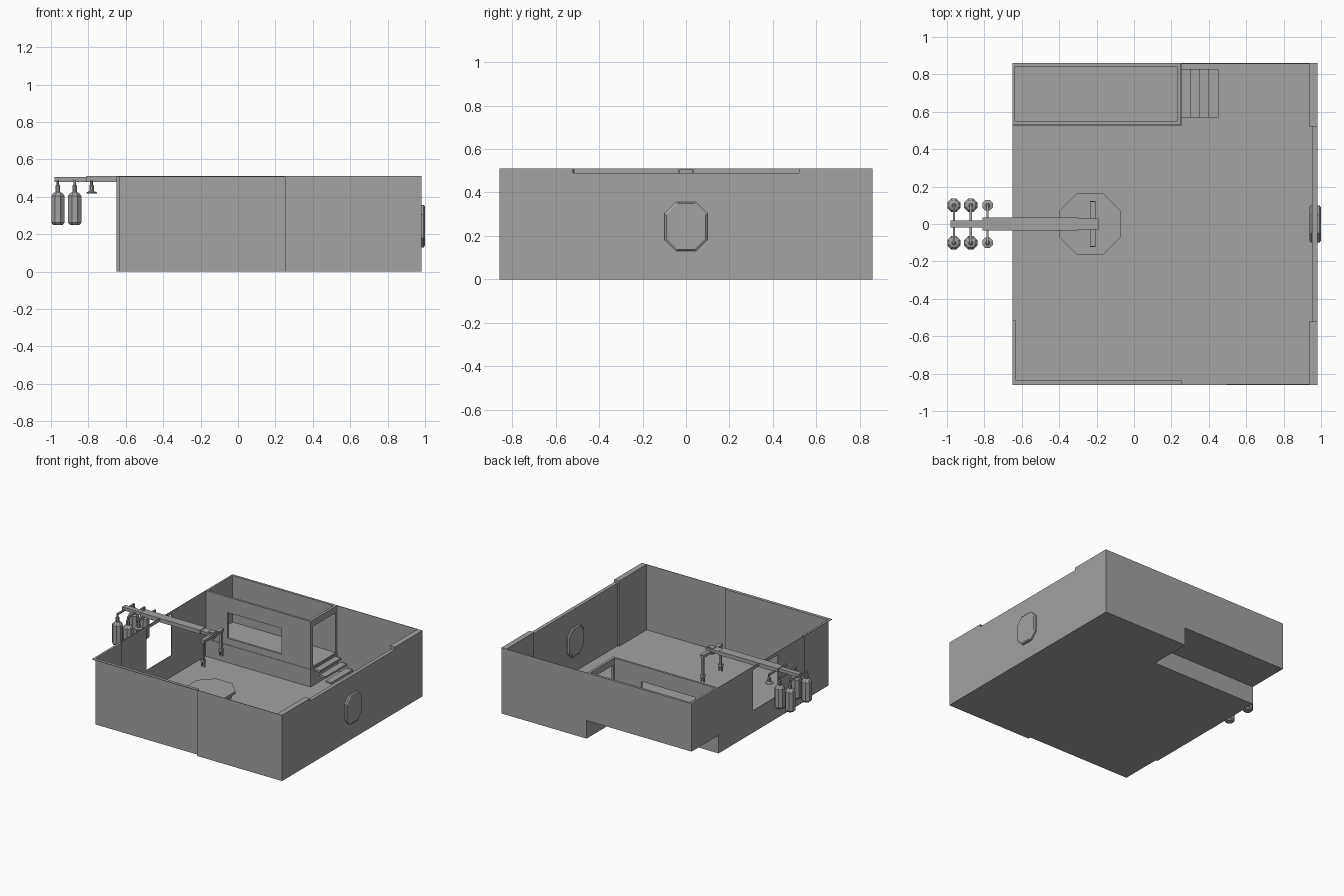
import bpy, bmesh, math
from mathutils import Matrix, Vector

if "Cube" in bpy.data.objects:
    bpy.data.objects.remove(bpy.data.objects["Cube"])

grey = bpy.data.materials.new("plain_grey")
grey.use_nodes = True
COLOR = (0.36, 0.36, 0.36, 1)
grey.diffuse_color = COLOR
grey.node_tree.nodes["Principled BSDF"].inputs["Base Color"].default_value = COLOR

TOP = 0.51
OFFICE_Z = 0.14


def finish(name, bm):
    bmesh.ops.recalc_face_normals(bm, faces=bm.faces)
    mesh = bpy.data.meshes.new(name)
    bm.to_mesh(mesh)
    bm.free()
    mesh.materials.append(grey)
    obj = bpy.data.objects.new(name, mesh)
    bpy.context.collection.objects.link(obj)
    return obj


def add_box(bm, x, y, z):
    size = Vector((x[1] - x[0], y[1] - y[0], z[1] - z[0]))
    mid = Vector((sum(x), sum(y), sum(z))) / 2
    bmesh.ops.create_cube(bm, size=1, matrix=Matrix.Translation(mid) @ Matrix.Diagonal(size).to_4x4())


def boxes(name, *parts):
    bm = bmesh.new()
    for p in parts:
        add_box(bm, *p)
    return finish(name, bm)


def octagon_stack(name, x, y, rings):
    """Eight-sided turned solid from (half width, height) rings."""
    bm = bmesh.new()
    loops = []
    for r, z in rings:
        r /= math.cos(math.pi / 8)
        angles = [math.pi * (2 * i + 1) / 8 for i in range(8)]
        loops.append([bm.verts.new((x + r * math.cos(a), y + r * math.sin(a), z)) for a in angles])
    for a, b in zip(loops, loops[1:]):
        for i in range(8):
            j = (i + 1) % 8
            bm.faces.new((a[i], a[j], b[j], b[i]))
    bm.faces.new(loops[0])
    bm.faces.new(loops[-1])
    return finish(name, bm)


def thin_wall(name, path, height):
    bm = bmesh.new()
    low = [bm.verts.new((x, y, 0)) for x, y in path]
    high = [bm.verts.new((x, y, height)) for x, y in path]
    for i in range(len(path) - 1):
        bm.faces.new((low[i], low[i + 1], high[i + 1], high[i]))
    mesh = bpy.data.meshes.new(name)
    bm.to_mesh(mesh)
    bm.free()
    mesh.materials.append(grey)
    obj = bpy.data.objects.new(name, mesh)
    bpy.context.collection.objects.link(obj)
    mod = obj.modifiers.new("thickness", 'SOLIDIFY')
    mod.thickness = 0.004
    mod.offset = -1
    return obj


# Room shell outline, running anticlockwise from the back corner
back = [(0.98, 0.86), (0.25, 0.86)]
notch = [(0.25, 0.86), (0.25, 0.53), (-0.65, 0.53)]
front = [(-0.65, -0.52), (-0.635, -0.52), (-0.635, -0.84),
         (0.25, -0.84), (0.25, -0.86), (0.98, -0.86)]
thin_wall("back_wall", back, TOP)
thin_wall("wall_under_office", notch, OFFICE_Z)
thin_wall("front_wall", front, TOP)

# Floor following the same outline
bm = bmesh.new()
face = bm.faces.new([bm.verts.new((x, y, 0)) for x, y in back + notch[1:] + front])
ext = bmesh.ops.extrude_face_region(bm, geom=[face])
bmesh.ops.translate(bm, vec=(0, 0, 0.004),
                    verts=[v for v in ext["geom"] if isinstance(v, bmesh.types.BMVert)])
finish("floor", bm)

# Right wall with the loading opening
wx = (-0.65, -0.646)
boxes("opening_wall",
      (wx, (-0.52, -0.2), (0, TOP)), (wx, (0.11, 0.53), (0, TOP)),
      (wx, (-0.2, 0.11), (0, 0.17)), (wx, (-0.2, 0.11), (0.485, TOP)))

# Left wall: thick ends and a lower, thinner middle
boxes("hatch_wall",
      ((0.937, 0.98), (-0.86, -0.52), (0, TOP)), ((0.937, 0.98), (0.52, 0.86), (0, TOP)),
      ((0.952, 0.98), (-0.52, 0.52), (0, 0.49)))

# Overhanging rim on the front corner
boxes("corner_rim",
      ((-0.65, 0.25), (-0.86, -0.836), (TOP - 0.004, TOP)),
      ((-0.65, -0.633), (-0.84, -0.52), (TOP - 0.004, TOP)))

# Raised office: open-topped box with window and doorway cut out
office = boxes("office", ((-0.65, 0.25), (0.53, 0.86), (OFFICE_Z, TOP)))
cutters = [
    boxes("cavity_cutter", ((-0.635, 0.23), (0.547, 0.842), (OFFICE_Z + 0.01, 0.6))),
    boxes("window_cutter", ((-0.46, 0.0), (0.5, 0.56), (0.19, 0.39))),
    boxes("door_cutter", ((0.2, 0.3), (0.56, 0.835), (OFFICE_Z + 0.01, 0.46))),
]
for c in cutters:
    mod = office.modifiers.new(c.name, 'BOOLEAN')
    mod.operation = 'DIFFERENCE'
    mod.solver = 'EXACT'
    mod.object = c
bpy.context.view_layer.update()
cut = bpy.data.meshes.new_from_object(office.evaluated_get(bpy.context.evaluated_depsgraph_get()))
office.modifiers.clear()
office.data = cut
for c in cutters:
    bpy.data.objects.remove(c)

# Floating stair treads
boxes("stairs", *[((0.25 + 0.05 * i, 0.302 + 0.05 * i), (0.57, 0.83),
                   (0.112 - 0.032 * i, 0.127 - 0.032 * i)) for i in range(4)])

# Round-cornered hatch with a bevelled rim on both faces
bm = bmesh.new()
loops = []
for x, inset in ((0.937, 0.008), (0.945, 0), (0.993, 0), (1.0, 0.008)):
    hy, hz, c = 0.098 - inset, 0.113 - inset, 0.05
    corners = [(hy, c - hz), (hy, hz - c), (hy - c, hz), (c - hy, hz),
               (-hy, hz - c), (-hy, c - hz), (c - hy, -hz), (hy - c, -hz)]
    loops.append([bm.verts.new((x, y, z + 0.243)) for y, z in corners])
for a, b in zip(loops, loops[1:]):
    for i in range(8):
        bm.faces.new((a[i], a[i - 1], b[i - 1], b[i]))
bm.faces.new(loops[0])
bm.faces.new(loops[-1])
finish("hatch", bm)

# Low eight-sided platform on a smaller base
octagon_stack("platform", -0.235, 0, [(0.14, 0), (0.14, 0.04), (0.165, 0.04), (0.165, 0.06)])

# Overhead rail, telescoping outwards through the opening
boxes("rail",
      ((-0.81, -0.3), (-0.034, 0.034), (0.48, TOP)),
      ((-0.98, -0.8), (-0.019, 0.019), (0.48, 0.505)),
      ((-0.31, -0.19), (-0.03, 0.03), (0.485, 0.505)),
      ((-0.245, -0.2), (-0.02, 0.02), (0.46, TOP)))

# Gripper crossbar with two legs and small prongs
grip = [((-0.235, -0.205), (-0.12, 0.12), (0.47, 0.49))]
for s in (-1, 1):
    y = 0.11 * s
    grip.append(((-0.228, -0.212), (y - 0.008, y + 0.008), (0.33, 0.47)))
    grip.append(((-0.235, -0.205), (y - 0.012, y + 0.012), (0.315, 0.335)))
    for x in (-0.235, -0.212):
        grip.append(((x, x + 0.007), (y - 0.007, y + 0.007), (0.28, 0.315)))
boxes("gripper", *grip)

# Hanger bars with canisters and empty hooks on both sides
for n, x in enumerate((-0.963, -0.873, -0.783)):
    boxes(f"hanger_bar_{n}", ((x - 0.006, x + 0.006), (-0.105, 0.105), (0.477, 0.489)))
    for side, y in (("left", 0.1), ("right", -0.1)):
        if n < 2:
            octagon_stack(f"canister_{n}_{side}", x, y,
                          [(0.026, 0.25), (0.035, 0.262), (0.035, 0.405), (0.024, 0.42),
                           (0.012, 0.425), (0.012, 0.46), (0.007, 0.465), (0.007, 0.485)])
        else:
            octagon_stack(f"hook_{side}", x, y,
                          [(0.028, 0.418), (0.028, 0.424), (0.012, 0.43),
                           (0.012, 0.46), (0.007, 0.465), (0.007, 0.485)])
